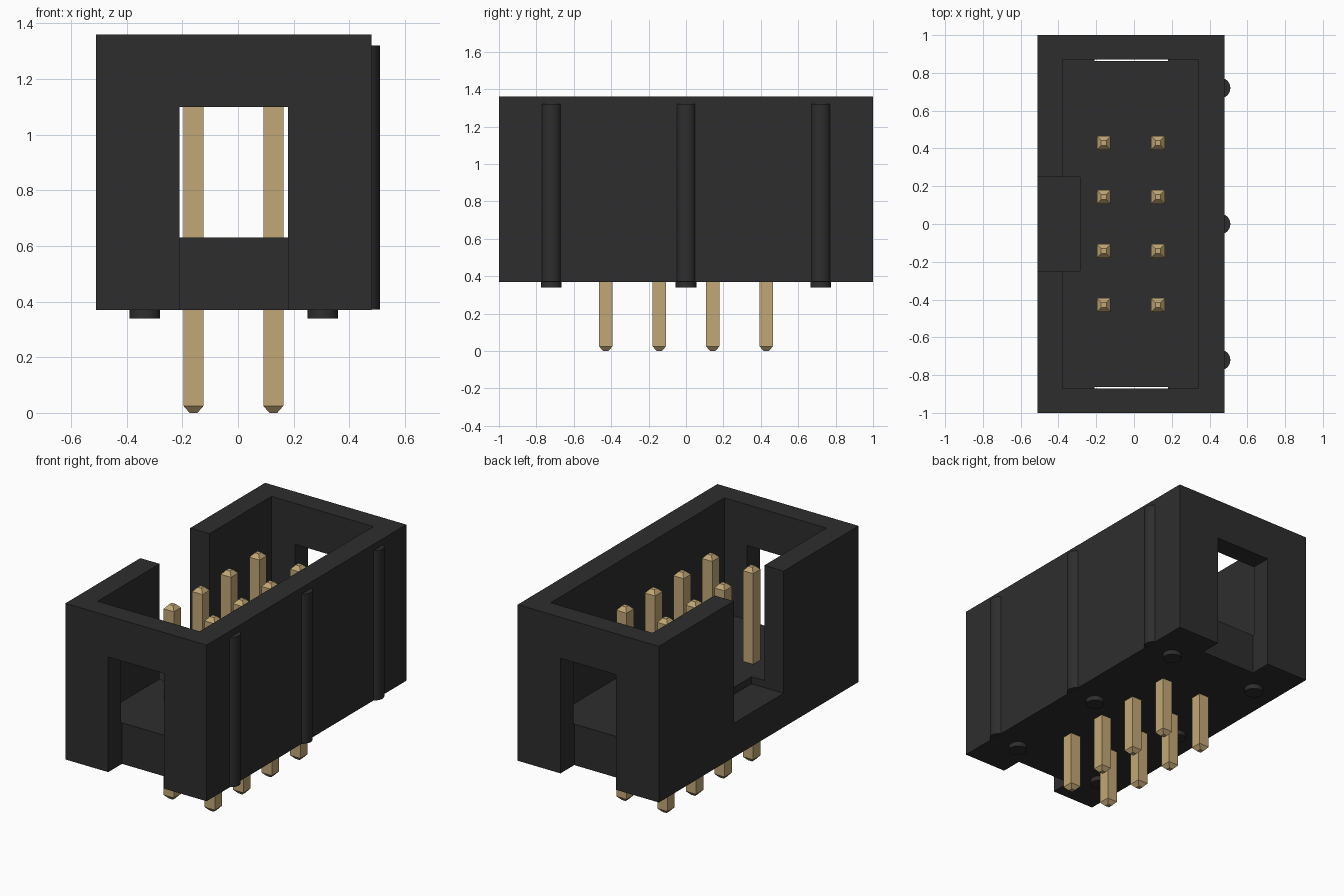
import bpy
import bmesh
from mathutils import Matrix, Vector

old = bpy.data.objects.get("Cube")
if old:
    bpy.data.objects.remove(old, do_unlink=True)


def material(name, rgb):
    mat = bpy.data.materials.new(name)
    mat.use_nodes = True
    mat.diffuse_color = (*rgb, 1)
    mat.node_tree.nodes["Principled BSDF"].inputs["Base Color"].default_value = (*rgb, 1)
    return mat


black = material("black plastic", (0.027, 0.027, 0.027))
gold = material("gold metal", (0.54, 0.39, 0.18))


def new_object(name, bm, mat):
    mesh = bpy.data.meshes.new(name)
    bmesh.ops.recalc_face_normals(bm, faces=bm.faces)
    bm.to_mesh(mesh)
    bm.free()
    mesh.materials.append(mat)
    obj = bpy.data.objects.new(name, mesh)
    bpy.context.collection.objects.link(obj)
    return obj


def activate(obj):
    bpy.ops.object.select_all(action="DESELECT")
    obj.select_set(True)
    bpy.context.view_layer.objects.active = obj


def box(name, low, high, mat=black):
    low, high = Vector(low), Vector(high)
    bm = bmesh.new()
    place = Matrix.Translation((low + high) / 2) @ Matrix.Diagonal((*(high - low), 1))
    bmesh.ops.create_cube(bm, size=1, matrix=place)
    return new_object(name, bm, mat)


def cylinder(name, x, y, bottom, top, radius):
    bm = bmesh.new()
    bmesh.ops.create_cone(bm, cap_ends=True, segments=32, radius1=radius, radius2=radius,
                          depth=top - bottom,
                          matrix=Matrix.Translation((x, y, (bottom + top) / 2)))
    obj = new_object(name, bm, black)
    activate(obj)
    bpy.ops.object.shade_smooth_by_angle()
    return obj


def cut(target, low, high):
    cutter = box("cutter", low, high)
    cutter.hide_render = True
    mod = target.modifiers.new("cut", "BOOLEAN")
    mod.operation = "DIFFERENCE"
    mod.solver = "EXACT"
    mod.object = cutter
    activate(target)
    bpy.ops.object.modifier_apply(modifier=mod.name)
    bpy.data.objects.remove(cutter, do_unlink=True)


def pin(name, x, y):
    # square bar lofted through four rings, tapered at both ends
    bm = bmesh.new()
    rings = []
    for half, z in ((0.014, 0), (0.036, 0.025), (0.036, 1.205), (0.014, 1.23)):
        rings.append([bm.verts.new((x + sx * half, y + sy * half, z))
                      for sx, sy in ((-1, -1), (1, -1), (1, 1), (-1, 1))])
    for a, b in zip(rings, rings[1:]):
        for i in range(4):
            j = (i + 1) % 4
            bm.faces.new((a[i], a[j], b[j], b[i]))
    bm.faces.new(rings[0])
    bm.faces.new(rings[-1])
    return new_object(name, bm, gold)


# Shrouded housing: cavity, key notch, and an open slot in each end
BOTTOM, TOP, FLOOR = 0.37, 1.36, 0.63
housing = box("housing", (-0.51, -1, BOTTOM), (0.48, 1, TOP))
cut(housing, (-0.375, -0.87, FLOOR), (0.34, 0.87, 1.5))
cut(housing, (-0.6, -0.25, 0.585), (-0.285, 0.25, 1.5))
cut(housing, (-0.21, -1.1, 0.2), (0.18, -0.862, 1.1))
cut(housing, (-0.21, 0.862, 0.2), (0.18, 1.1, 1.1))

# Rounded ribs on one side and standoff feet underneath
for i, y in enumerate((-0.72, 0, 0.72), 1):
    cylinder(f"side_rib_{i}", 0.455, y, BOTTOM + 0.001, 1.32, 0.055)
    for side, x in (("left", 0.305), ("right", -0.335)):
        cylinder(f"foot_{side}_{i}", x, y, 0.34, 0.4, 0.055)

# Two rows of contact pins
for i in range(4):
    for side, x in (("left", 0.127), ("right", -0.16)):
        pin(f"pin_{side}_{i + 1}", x, (i - 1.5) * 0.286)
